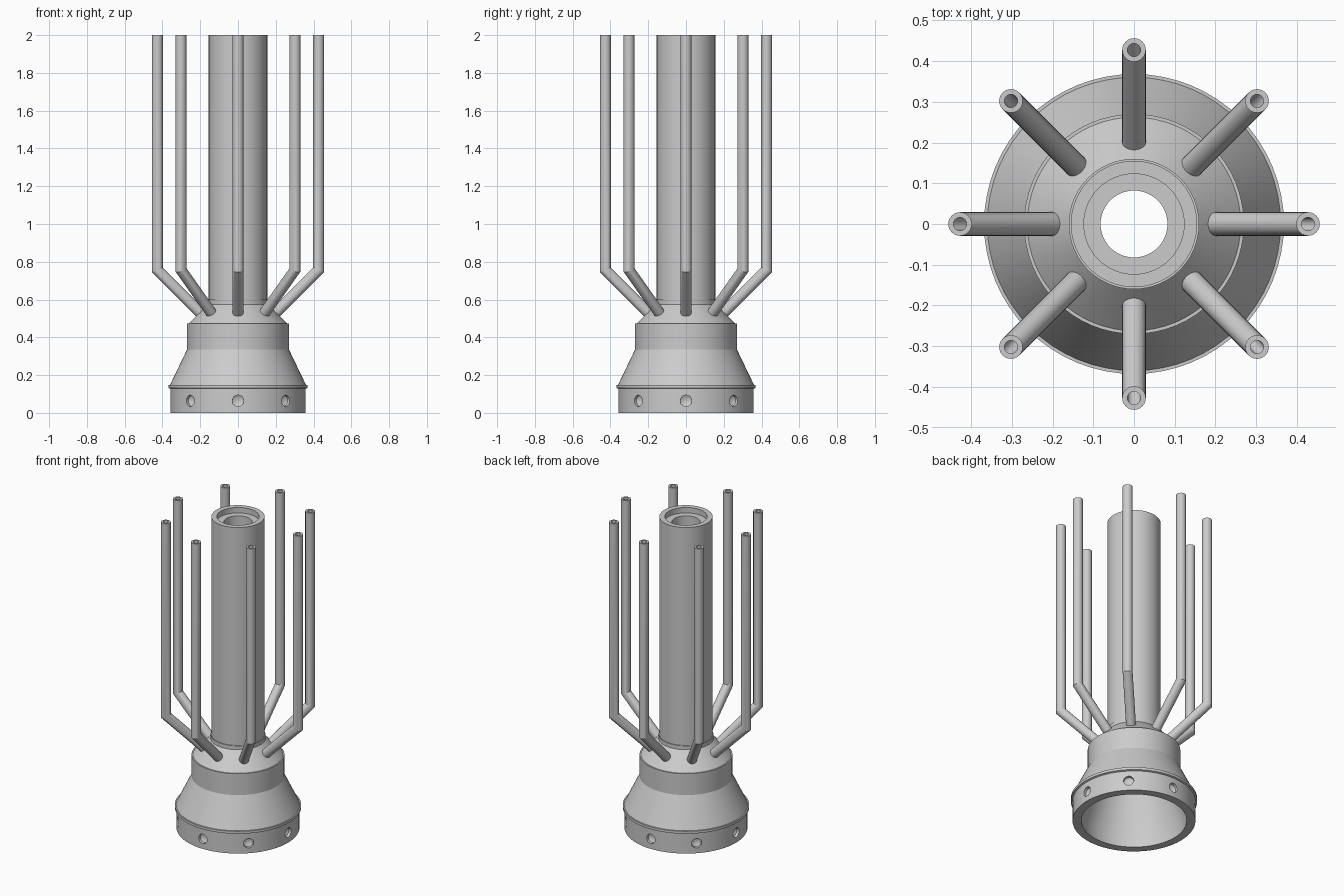
import bpy, bmesh
from math import sin, cos, pi, tan
from mathutils import Vector, Matrix

if "Cube" in bpy.data.objects:
    bpy.data.objects.remove(bpy.data.objects["Cube"])


def finish(bm, name):
    bmesh.ops.recalc_face_normals(bm, faces=bm.faces[:])
    me = bpy.data.meshes.new(name)
    bm.to_mesh(me)
    bm.free()
    ob = bpy.data.objects.new(name, me)
    bpy.context.collection.objects.link(ob)
    return ob


def skin(bm, rings):
    """Join a closed loop of vertex rings with quads."""
    for a, b in zip(rings, rings[1:] + rings[:1]):
        n = len(a)
        for i in range(n):
            j = (i + 1) % n
            bm.faces.new((a[i], a[j], b[j], b[i]))


def lathe(name, profile, n=64):
    bm = bmesh.new()
    skin(bm, [[bm.verts.new((r * cos(2 * pi * i / n), r * sin(2 * pi * i / n), z))
               for i in range(n)] for r, z in profile])
    return finish(bm, name)


def pipe(name, angle, n=24):
    """Hollow pipe: slanted foot, mitred bend, upright run."""
    foot, bend, top = (0.185, 0.515), (0.427, 0.757), (0.427, 2.0)
    k = tan(pi / 8)
    s = 0.5 ** 0.5
    bm = bmesh.new()

    def ring(kind, rad):
        out = []
        for i in range(n):
            u, v = rad * cos(2 * pi * i / n), rad * sin(2 * pi * i / n)
            if kind == "foot":
                x, z = foot[0] + u * s, foot[1] - u * s
            elif kind == "bend":
                x, z = bend[0] + u, bend[1] - u * k
            else:
                x, z = top[0] + u, top[1]
            out.append(bm.verts.new((x, v, z)))
        return out

    order = ("foot", "bend", "top")
    skin(bm, [ring(p, 0.029) for p in order] + [ring(p, 0.016) for p in order[::-1]])
    bm.transform(Matrix.Rotation(angle, 4, 'Z'))
    return finish(bm, name)


# Flared bell: outside going up, inside coming back down
bell = lathe("flared_bell", [
    (0.358, 0), (0.358, 0.128), (0.368, 0.132), (0.368, 0.148), (0.36, 0.148),
    (0.27, 0.335), (0.27, 0.472), (0.262, 0.472), (0.16, 0.575), (0.16, 0.6),
    (0.082, 0.6), (0.082, 0.54), (0.21, 0.43), (0.22, 0.335), (0.307, 0.07), (0.307, 0)])

# Central tube with a stepped bore at the top
tube = lathe("central_tube", [
    (0.155, 0.6), (0.155, 2.0), (0.123, 2.0), (0.123, 1.965), (0.082, 1.965), (0.082, 0.6)])

# Eight blind screw holes around the base ring, with cone-shaped ends
bm = bmesh.new()
for i in range(8):
    turn = Matrix.Rotation(i * pi / 4, 4, 'Z')
    lie = Matrix.Rotation(-pi / 2, 4, 'Y')
    for x, depth, r2 in ((0.365, 0.06, 0.03), ):
        n = 24
        rings = []
        for px, r in ((0.40, 0.03), (0.34, 0.03)):
            rings.append([bm.verts.new(turn @ Vector((px, r * cos(2 * pi * j / n),
                          0.064 + r * sin(2 * pi * j / n)))) for j in range(n)])
        tip = bm.verts.new(turn @ Vector((0.32, 0, 0.064)))
        bm.faces.new(rings[0])
        for j in range(n):
            m = (j + 1) % n
            bm.faces.new((rings[0][j], rings[0][m], rings[1][m], rings[1][j]))
            bm.faces.new((rings[1][j], rings[1][m], tip))
cutter = finish(bm, "screw_hole_cutter")
cutter.hide_render = True
mod = bell.modifiers.new("screw_holes", 'BOOLEAN')
mod.operation = 'DIFFERENCE'
mod.solver = 'EXACT'
mod.object = cutter
bpy.context.view_layer.objects.active = bell
bpy.ops.object.modifier_apply(modifier=mod.name)
bpy.data.objects.remove(cutter)

# Ring of eight bent pipes
parts = [bell, tube] + [pipe(f"feed_pipe_{i + 1}", i * pi / 4) for i in range(8)]

# Smooth shading with crisp edges
bpy.ops.object.select_all(action='DESELECT')
for ob in parts:
    ob.select_set(True)
bpy.context.view_layer.objects.active = bell
bpy.ops.object.shade_smooth_by_angle(angle=0.4)
